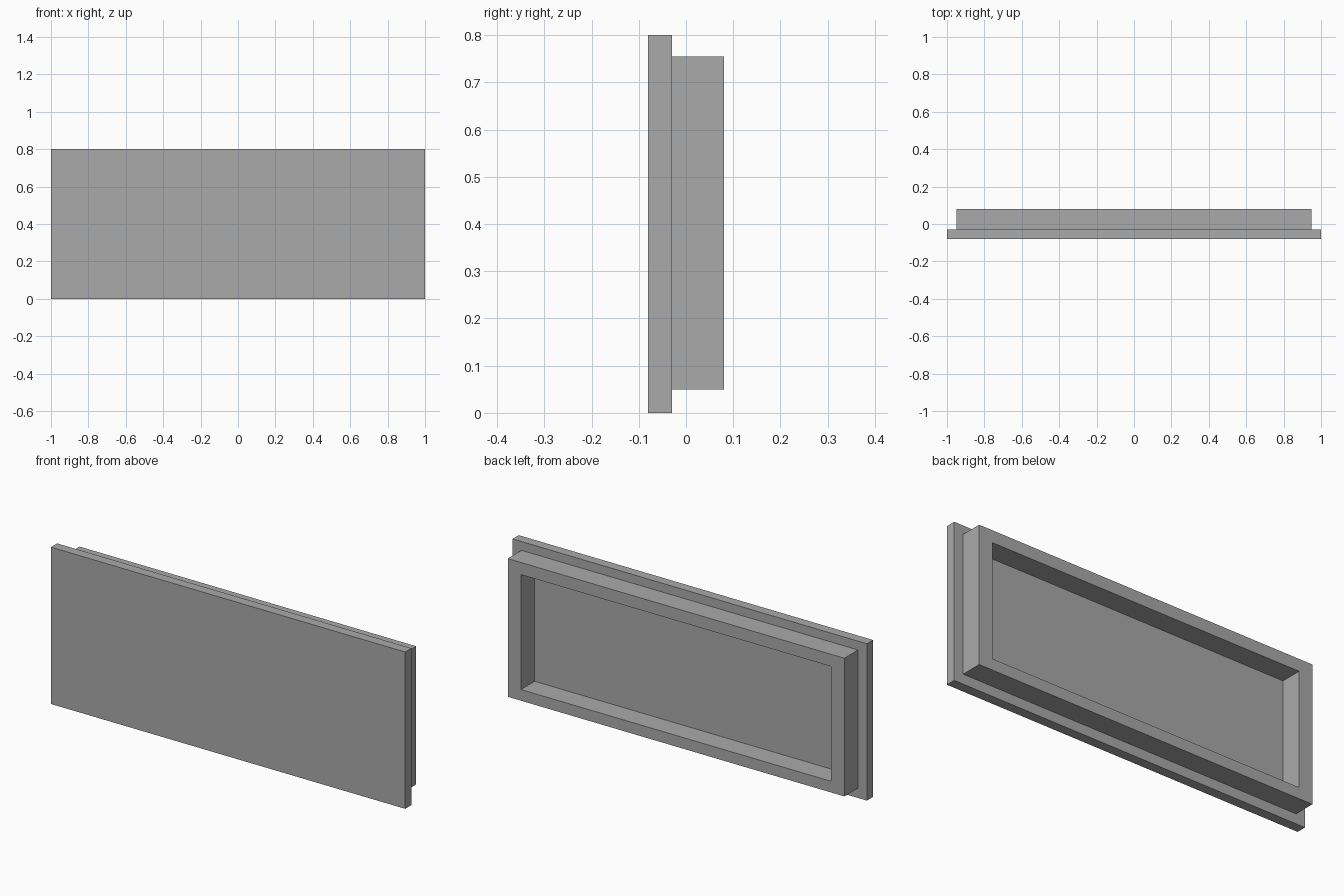
import bpy
import bmesh

cube = bpy.data.objects.get("Cube")
if cube:
    bpy.data.objects.remove(cube, do_unlink=True)

grey = bpy.data.materials.new("plain grey")
grey.use_nodes = True
colour = (0.4, 0.4, 0.4, 1)
grey.diffuse_color = colour
grey.node_tree.nodes["Principled BSDF"].inputs["Base Color"].default_value = colour


def skin_rectangles(name, sections, capped):
    """Join upright rectangles (half width, bottom, top, y) into one skin."""
    bm = bmesh.new()
    loops = []
    for w, low, high, y in sections:
        corners = ((-w, low), (w, low), (w, high), (-w, high))
        loops.append([bm.verts.new((x, y, z)) for x, z in corners])
    for a, b in zip(loops, loops[1:]):
        for i in range(4):
            j = (i + 1) % 4
            bm.faces.new((a[i], a[j], b[j], b[i]))
    if capped:
        bm.faces.new(loops[0])
        bm.faces.new(loops[-1][::-1])
    bmesh.ops.recalc_face_normals(bm, faces=bm.faces)
    mesh = bpy.data.meshes.new(name)
    bm.to_mesh(mesh)
    bm.free()
    mesh.materials.append(grey)
    obj = bpy.data.objects.new(name, mesh)
    bpy.context.collection.objects.link(obj)
    return obj


FRONT, JOINT, BACK = -0.08, -0.03, 0.08

# Flat front panel
skin_rectangles("front_panel", [(1, 0, 0.8, FRONT), (1, 0, 0.8, JOINT)], True)

# Raised rim on the back: outer wall, back edge, then inner wall to the panel
outer = (0.95, 0.05, 0.755)
inner = (0.875, 0.107, 0.693)
skin_rectangles("back_rim", [(*outer, JOINT), (*outer, BACK),
                             (*inner, BACK), (*inner, JOINT)], False)
